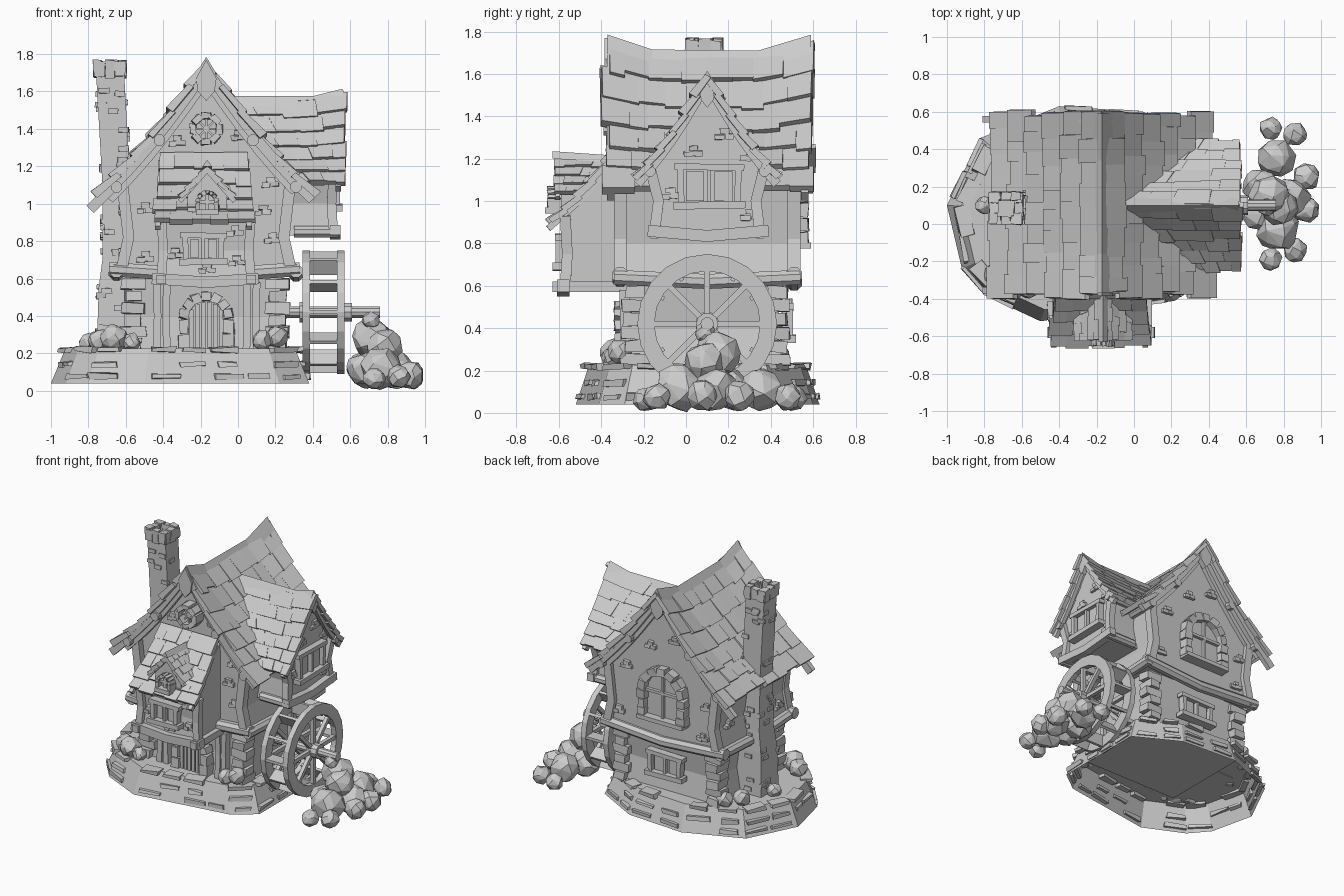
import bpy, bmesh, random
from math import sin, cos, pi, atan2
from mathutils import Vector as V, Matrix

if "Cube" in bpy.data.objects:
    bpy.data.objects.remove(bpy.data.objects["Cube"])
random.seed(4)
rnd, X, bm = random.uniform, (1, 0, 0), bmesh.new()

def finish(name, M=Matrix.Identity(4)):  # turn everything gathered so far into one object
    bmesh.ops.transform(bm, matrix=M, verts=bm.verts)
    bmesh.ops.recalc_face_normals(bm, faces=bm.faces)
    me = bpy.data.meshes.new(name)
    bm.to_mesh(me)
    bm.clear()
    bpy.context.collection.objects.link(bpy.data.objects.new(name, me))

def loft(rings, caps=(True, True), closed=False):
    rs = [[bm.verts.new(p) for p in r] for r in rings]
    n = len(rs[0])
    for a, b in list(zip(rs, rs[1:])) + ([(rs[-1], rs[0])] if closed else []):
        for k in range(n):
            bm.faces.new((a[k], a[(k + 1) % n], b[(k + 1) % n], b[k]))
    for on, r in zip(caps, (rs[0], rs[-1])):
        if on and not closed:
            bm.faces.new(r)

def prism(pts, lo, hi, along='y'):  # profile in xz pulled along y, or in yz along x
    loft([[V((p, e, z)) if along == 'y' else V((e, p, z)) for p, z in pts] for e in (lo, hi)])

def sweep(pts, w, d, ref=(0, 1, 0), n=4):
    pts, rings, f = [V(p) for p in pts], [], 1 / cos(pi / n)
    for i, p in enumerate(pts):
        t = (pts[min(i + 1, len(pts) - 1)] - pts[max(i - 1, 0)]).normalized()
        s = t.cross(V(ref)).normalized()
        rings.append([p + f * (s * cos(a) * w / 2 + s.cross(t) * sin(a) * d / 2)
                      for a in [2 * pi * (k + .5) / n for k in range(n)]])
    loft(rings)

def box(c, size, rot=0, axis='Z', jit=0.0):
    m = Matrix.Translation(c) @ Matrix.Rotation(rot, 4, axis) @ Matrix.Diagonal((*size, 1))
    for v in bmesh.ops.create_cube(bm, size=1, matrix=m)['verts']:
        v.co += V((rnd(-jit, jit), rnd(-jit, jit), rnd(-jit, jit)))

def face_at(x, y, z, turn=0):  # wall frame: turn 0 front, 90 right, 180 back, 270 left
    return Matrix.Translation((x, y, z)) @ Matrix.Rotation(turn * pi / 180, 4, 'Z')

def tiles(name, P, rows, cols, th=.035):
    for i in range(rows):
        mid = [(j + rnd(-.2, .2) + .45 * (i % 2) - .2) / cols for j in range(1, cols)]
        cuts = [rnd(-.03, .02)] + mid + [1 + rnd(-.02, .025)]
        for u0, u1 in zip(cuts, cuts[1:]):
            v0, v1 = max(0, i / rows - .02), (i + 1) / rows + rnd(-.015, .03)
            a, b, c, d = P(u0, v0), P(u1, v0), P(u1, v1), P(u0, v1)
            n = (b - a).cross(d - a).normalized()
            n, t = (n if n.z > 0 else -n), th * rnd(.6, 1.2)
            loft([[a - n * .02, b - n * .02, c - n * .008, d - n * .008],
                  [a + n * t * .3, b + n * t * .3, c + n * t, d + n * t]])
    finish(name)

def window(name, M, w, h):
    box((0, 0, h / 2), (w, .02, h))
    for s in (-1, 1):
        box((s * w / 2, -.02, h / 2), (.03, .05, h + .02), s * .04, 'Y')
        box((s * w / 4, -.012, h / 2), (w / 2 - .05, .02, h - .04))
    box((0, -.02, h), (w + .06, .055, .03), .02, 'Y')
    box((0, -.025, 0), (w + .07, .07, .035), -.02, 'Y')
    box((0, -.02, h / 2), (.018, .04, h))
    finish(name, M)

def arched(name, M, r, h, st, planks=0):  # stone surround with glazing bars or planks
    prism([(r, 0)] + [(r * cos(pi * k / 8), h + r * sin(pi * k / 8)) for k in range(9)] + [(-r, 0)], .03, -.012)
    R, m = r + st / 2, max(1, round(h / .07))
    for a in [pi * (k + .5) / 7 for k in range(7)]:
        box((R * cos(a), -.02, h + R * sin(a)), (st, .075, R * .41), -a, 'Y', .005)
    for k in range(2 * m):
        box((R * (1 if k % 2 else -1), -.02, (k // 2 + .5) * h / m), (st * rnd(.9, 1.3), .075, h / m * .92), 0, 'Z', .005)
    for x in [r * ((2 * k + 1) / planks - 1) for k in range(planks)]:
        z = h + (r * r - x * x) ** .5 * .95
        box((x, -.02, z / 2), (2 * r / planks - .008, .025, z))
    if not planks:
        box((0, -.02, (h + r) / 2), (.02, .03, h + r))
        box((0, -.02, h), (2 * r, .03, .02))
        box((0, -.03, 0), (2 * r + 2 * st, .08, .03))
    finish(name, M)

def bricks(name, M, spots):
    for x, z in spots:
        for dx, dz in ((-.02, 0), (.025, .005), (.005, .03)):
            box((x + dx, 0, z + dz), (rnd(.035, .05), .035, .026), 0, 'Z', .003)
    finish(name, M)

def rocks(name, items):
    for x, y, z, r in items:
        vs = []
        for k in range(26):  # evenly spread points, slightly disturbed
            h, a = 1 - (2 * k + 1) / 26, 2.4 * k + x * 9
            q = (1 - h * h) ** .5
            d = V((q * cos(a) + rnd(-.2, .2), q * sin(a) + rnd(-.2, .2), h + rnd(-.2, .2))).normalized()
            vs.append(bm.verts.new(V((x, y, z)) + d * r * rnd(.95, 1.08)))
        bmesh.ops.convex_hull(bm, input=vs)
        bmesh.ops.delete(bm, geom=[v for v in vs if v.is_valid and not v.link_faces], context='VERTS')
    for v in bm.verts:
        v.co.z = max(v.co.z, 0)
    finish(name)
# Sloped stone base, open underneath
outline = [(-1, .1), (-.92, -.24), (-.8, -.38), (-.5, -.52), (.22, -.41), (.38, -.29), (.38, .42), (.05, .6), (-.4, .63), (-.82, .46)]
low = [V((x, y, .04)) for x, y in outline]
top = [V((-.3 + (x + .3) * .89, .05 + (y - .05) * .89, .225)) for x, y in outline]
loft([low, top], (False, True))
finish("base")
for k in range(len(low)):
    a, b, c, d = low[k], low[k - 1], top[k], top[k - 1]
    n = max(1, round((b - a).length / .2))
    for h, j in [(h, j) for h in (.2, .55, .97) for j in range(n) if random.random() < .7]:
        p = a.lerp(b, (j + rnd(.35, .65)) / n).lerp(c.lerp(d, (j + .5) / n), h)
        box(p, (rnd(.1, .17), .035 if h < .9 else .08, .026), atan2(b.y - a.y, b.x - a.x), 'Z', .007)
finish("base_slabs")
# Walls: lower storey, upper storey with gable, wing, bay, dormer
def rect(x0, x1, y0, y1, z):
    return [V((x0, y0, z)), V((x1, y0, z)), V((x1, y1, z)), V((x0, y1, z))]
loft([rect(-.59, .24, -.27, .46, .2), rect(-.55, .21, -.25, .43, .4), rect(-.58, .24, -.27, .46, .64)])
finish("lower_walls")
prism([(-.64, .62), (-.6, .8), (-.64, 1.13), (-.45, 1.33), (-.17, 1.66), (.11, 1.33), (.3, 1.13), (.26, .8), (.3, .62)], -.29, .51)
finish("upper_walls")
prism([(-.15, .83), (-.13, 1.0), (-.17, 1.15), (.1, 1.53), (.37, 1.15), (.33, 1.0), (.35, .83)], .2, .5, 'x')
finish("wing_walls")
prism([(-.57, .59), (-.55, .75), (-.57, .95), (-.3, 1.24), (-.25, .59)], -.4, .06, 'x')
finish("bay_walls")
prism([(-.27, .93), (-.06, .93), (-.06, 1.05), (-.165, 1.18), (-.27, 1.05)], -.59, -.35)
finish("dormer_walls")
# Roofs: main, wing, bay, dormer (u along the ridge, v down the slope)
def main_roof(s):
    return lambda u, v: V((-.17 + s * .575 * v, -.38 + .97 * u,
        1.68 + .07 * max(0, abs(2 * u - 1) - .55) / .45 * (1 - v) - .63 * v - .04 * sin(pi * v)))
def wing_roof(s):
    return lambda u, v: V((-.07 + .37 * v + (.64 - .37 * v) * u, .1 + s * .33 * v,
        1.55 + .04 * max(u, 0) ** 3 * (1 - v) - .44 * v - .03 * sin(pi * v)))
def dormer_roof(s):
    return lambda u, v: V((-.165 + s * .14 * v, -.62 + (.26 - .1 * v) * u, 1.195 - .16 * v))
for s, side in ((-1, "left"), (1, "right")):
    tiles("main_roof_" + side, main_roof(s), 6, 8)
    tiles("wing_roof_" + side, wing_roof(s), 6, 4, .03)
    tiles("dormer_roof_" + side, dormer_roof(s), 4, 4, .02)
tiles("bay_roof", lambda u, v: V((-.185 + (u - .5) * (.47 + .06 * v), -.31 - .33 * v, 1.27 - .37 * v - .03 * sin(pi * v))), 5, 5, .03)
def ridge(name, pts, across, w, d):
    loft([[V(p) + V(across) * w - V((0, 0, d)), V(p), V(p) - V(across) * w - V((0, 0, d))] for p in pts])
    finish(name)
ridge("main_ridge", [(-.17, -.37, 1.785), (-.17, -.16, 1.715), (-.17, .34, 1.71), (-.17, .59, 1.785)], X, .055, .09)
ridge("wing_ridge", [(-.07, .1, 1.575), (.4, .1, 1.575), (.56, .1, 1.615)], (0, 1, 0), .04, .06)
ridge("dormer_ridge", [(-.165, -.63, 1.235), (-.165, -.34, 1.215)], X, .025, .035)
# Barge boards and gable pendants
steps = [k / 6 for k in range(7)]
for s in (-1, 1):
    for u, y in ((0, -.355), (1, .56)):
        path = [main_roof(s)(u, v * (1.08 if s < 0 else .99)) for v in steps]
        sweep([(p.x, y, p.z - .035) for p in path], .055, .035)
        sweep([(p.x, y * .93, p.z - .085) for p in path[:-1]], .05, .04)
    sweep([(.535, p.y, p.z - .03) for p in [wing_roof(s)(1, v) for v in steps]], .045, .03, X)
    sweep([(p.x, -.605, p.z - .015) for p in [dormer_roof(s)(0, v) for v in (0, .5, 1.05)]], .025, .02)
    sweep([(-.185 + s * .225, -.31, 1.22), (-.185 + s * .235, -.48, 1.02), (-.185 + s * .245, -.65, .87)], .03, .03, X)
finish("barge_boards")
pendant = [(-.055, .12), (0, .22), (.055, .12), (.045, .05), (0, 0), (-.045, .05)]
for y in (-.385, .55):
    prism([(x - .17, z + 1.55) for x, z in pendant], y, y + .04)
prism([(y * .65 + .1, z * .75 + 1.44) for y, z in pendant], .53, .565, 'x')
finish("gable_pendants")
# Timber frame: floor logs, purlins, curved posts
for y in (-.31, .51):
    sweep([(-.69, y, .65), (-.17, y, .615), (.33, y, .65)], .075, .075, n=8)
    for x, b in ((-.62, .035), (.28, -.035)):
        sweep([(x, y, .66), (x + b, y, .82), (x, y, 1.12)], .06, .06)
for x in (-.65, .31):
    sweep([(x, -.34, .64), (x, .1, .62), (x, .54, .64)], .07, .07, X, 8)
for x, z in ((-.65, 1.09), (.31, 1.09), (-.42, 1.34), (.08, 1.34)):
    sweep([(x, -.39, z), (x, .58, z)], .06, .06, X, 8)
for y, t in ((-.15, .02), (.35, -.02)):
    sweep([(.51, y, .84), (.5, y + t, 1.0), (.51, y - t, 1.16)], .05, .05)
    sweep([(.3, y, .85), (.54, y, .85)], .06, .06, n=8)
    sweep([(.3, y - t, 1.14), (.56, y - t, 1.14)], .05, .05, n=8)
sweep([(.52, -.18, .86), (.52, .1, .835), (.52, .39, .86)], .055, .055, X)
sweep([(-.46, -.58, .6), (-.17, -.58, .58), (.11, -.58, .6)], .06, .06)
for x in (-.41, .07):
    sweep([(x, -.63, .595), (x, -.25, .595)], .05, .05, X)
    sweep([(x, -.57, .6), (x * .95 - .01, -.56, .75), (x, -.57, .93)], .05, .05)
    for dx in (-.025, .03):
        sweep([(x + dx, -.29, .22), (x + dx * .8, -.285, .4), (x + dx, -.29, .58)], .04, .05)
finish("timber_frame")
# Corner stones of the lower storey
for x, y, k in [(x, y, k) for x in (-.56, .21) for y in (-.24, .43) for k in range(6)]:
    w = (.13, .09) if k % 2 else (.09, .13)
    box((x, y, .25 + k * .064), (*[e * rnd(.9, 1.15) for e in w], .058), rnd(-.05, .05), 'Z', .006)
finish("corner_stones")
# Door, windows and exposed bricks
arched("door", face_at(-.17, -.28, .225), .095, .16, .05, 6)
arched("back_arch_window", face_at(-.19, .52, .79, 180), .135, .2, .055)
arched("dormer_window", face_at(-.165, -.595, .955), .04, .055, .02)
window("bay_window", face_at(-.185, -.57, .69), .19, .14)
window("wing_window", face_at(.5, .11, .98, 90), .27, .18)
window("back_lower_window", face_at(-.17, .46, .35, 180), .24, .15)
for a in [pi * k / 4 for k in range(8)]:
    box((-.17 + .07 * cos(a), -.33, 1.4 + .07 * sin(a)), (.035, .1, .055), -a, 'Y', .005)
    box((-.17 + .03 * cos(a), -.32, 1.4 + .03 * sin(a)), (.06, .04, .012), -a, 'Y')
finish("round_window")
bricks("front_bricks", face_at(0, -.295, 0), [(-.5, .96), (-.5, .7), (.17, 1.1), (.18, .8), (.13, .95), (-.33, 1.32), (0, 1.35)])
bricks("back_bricks", face_at(-.17, .515, 0, 180), [(-.36, .75), (.36, .95), (-.3, 1.1), (.1, 1.38), (.33, .72), (-.1, 1.3)])
bricks("left_bricks", face_at(-.62, .1, 0, 270), [(-.28, .8), (.25, .95), (.3, .72), (-.3, 1.0)])
bricks("wing_bricks", face_at(.5, .1, 0, 90), [(-.07, 1.22), (.08, 1.3), (-.18, 1.02), (.2, 1.2), (.2, .92)])
bricks("bay_bricks", face_at(-.17, -.56, 0), [(-.17, .72), (.16, .68), (0, .64), (.15, .84)])
# Chimney with bricks and crown
secs = [(-.65, .105, .22), (-.65, .095, .55), (-.64, .085, .7), (-.65, .075, 1.1), (-.685, .075, 1.72), (-.685, .05, 1.72), (-.685, .05, 1.55)]
loft([rect(x - h, x + h, .085 - h, .085 + h, z) for x, h, z in secs])
for z, s in [(rnd(.25, 1.62), random.choice((-1, 1))) for k in range(70)]:
    i = next(i for i in range(4) if secs[i + 1][2] > z)
    x, h, _ = V(secs[i]).lerp(V(secs[i + 1]), (z - secs[i][2]) / (secs[i + 1][2] - secs[i][2]))
    e, turned = rnd(-h, h) * .9, random.random() < .5
    box((x + (s * h if turned else e), .085 + (e if turned else s * h), z), (.02, .055, .028) if turned else (.055, .02, .028), 0, 'Z', .003)
for s, e in [(s, e) for s in (-.065, .065) for e in (-.055, 0, .055)]:
    box((-.685 + s, .085 + e, 1.72), (.045, .054, rnd(.07, .1)), 0, 'Z', .005)
    box((-.685 + e, .085 + s, 1.72), (.054, .045, rnd(.07, .1)), 0, 'Z', .005)
finish("chimney")
# Water wheel on its axle
for x in (.345, .53):
    loft([[V((x + e, .1 + r * cos(a), .42 + r * sin(a))) for e, r in ((0, .25), (.04, .25), (.04, .33), (0, .33))]
          for a in [2 * pi * k / 20 for k in range(20)]], closed=True)
    for a in [pi * k / 4 for k in range(8)]:
        sweep([(x + .02, .1, .42), (x + .02, .1 + .26 * cos(a), .42 + .26 * sin(a))], .028, .028, X)
for a in [pi * k / 6 for k in range(12)]:
    box((.457, .1 + .28 * cos(a), .42 + .28 * sin(a)), (.17, .09, .02), a, 'X')
finish("water_wheel")
for x0, x1, w in ((.2, .76, .06), (.33, .38, .11), (.53, .61, .1), (.22, .25, .1)):
    sweep([(x0, .1, .42), (x1, .1, .42)], w, w, n=10)
finish("axle")
# Boulders under the axle and at the house corners
rocks("boulders", [(.73, .51, .07, .062), (.86, .48, .075, .065), (.76, .35, .11, .105), (.92, .25, .08, .075), (.68, .2, .11, .1),
    (.84, .14, .11, .105), (.72, .15, .28, .11), (.78, .09, .24, .1), (.71, .09, .38, .05), (.77, -.03, .12, .115), (.67, .05, .12, .09),
    (.92, .08, .085, .075), (.86, -.14, .075, .065), (.73, -.19, .065, .06)])
rocks("corner_rocks", [(-.74, -.27, .27, .065), (-.66, -.33, .28, .075), (-.57, -.35, .26, .05), (.13, -.33, .27, .055),
    (.21, -.31, .29, .06), (-.7, .34, .27, .06), (-.62, .43, .27, .06), (-.8, .1, .26, .05)])
bm.free()
